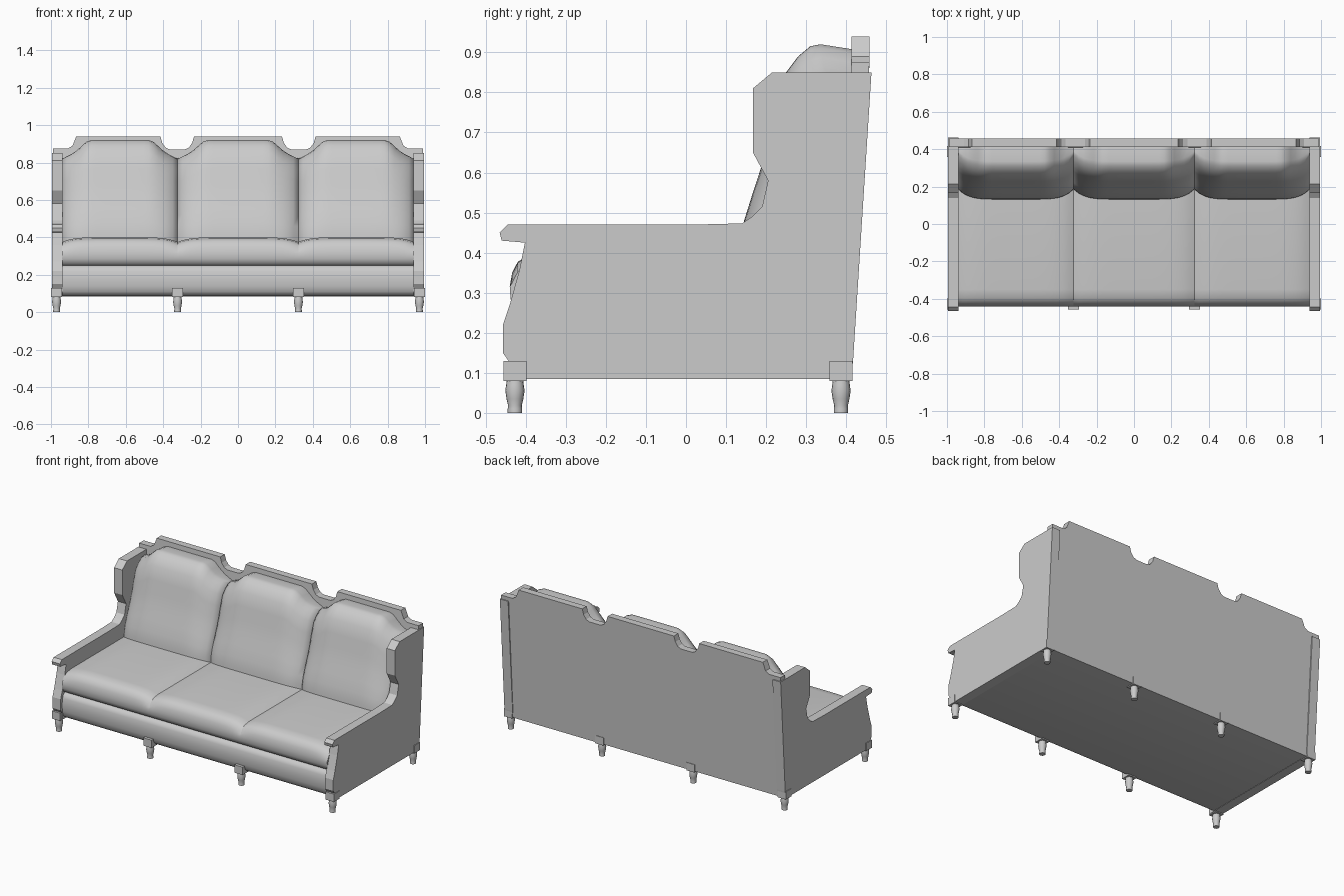
import bpy, bmesh, math

if "Cube" in bpy.data.objects:
    bpy.data.objects.remove(bpy.data.objects["Cube"])

grey = bpy.data.materials.new("plain grey")
grey.use_nodes = True
GREY = (0.6, 0.6, 0.6, 1)
grey.diffuse_color = GREY
grey.node_tree.nodes["Principled BSDF"].inputs["Base Color"].default_value = GREY


def finish(bm, name, smooth=None):
    bmesh.ops.recalc_face_normals(bm, faces=bm.faces)
    mesh = bpy.data.meshes.new(name)
    bm.to_mesh(mesh)
    bm.free()
    mesh.materials.append(grey)
    obj = bpy.data.objects.new(name, mesh)
    bpy.context.collection.objects.link(obj)
    if smooth:
        bpy.ops.object.select_all(action='DESELECT')
        obj.select_set(True)
        bpy.context.view_layer.objects.active = obj
        bpy.ops.object.shade_smooth_by_angle(angle=math.radians(smooth))
    return obj


def loft(name, rings, smooth=None):
    """Join equal closed rings of points and cap both ends."""
    bm = bmesh.new()
    loops = [[bm.verts.new(p) for p in ring] for ring in rings]
    n = len(loops[0])
    for a, b in zip(loops, loops[1:]):
        for i in range(n):
            j = (i + 1) % n
            bm.faces.new((a[i], a[j], b[j], b[i]))
    bm.faces.new(loops[0])
    bm.faces.new(loops[-1])
    return finish(bm, name, smooth)


def box(name, centre, size):
    bm = bmesh.new()
    bmesh.ops.create_cube(bm, size=1)
    for v in bm.verts:
        v.co = [c + k * s for c, k, s in zip(centre, v.co, size)]
    return finish(bm, name)


# Winged arm panels
arm = [(-.44, .085), (.412, .085), (.417, .13), (.463, .85), (.215, .85),
       (.167, .81), (.167, .65), (.205, .58), (.19, .515), (.165, .49), (.14, .473),
       (.02, .47), (-.445, .47), (-.465, .45), (-.46, .43), (-.402, .425),
       (-.415, .36), (-.44, .27), (-.457, .22), (-.457, .15), (-.44, .125)]
for side, s in (("left", 1), ("right", -1)):
    loft(side + "_arm", [[(s * x, y, z) for y, z in arm] for x in (.937, .995)])

# Back board with a notched crest, leaning slightly
notch = [(-.09, .94), (-.08, .905), (-.062, .88), (-.04, .87),
         (.04, .87), (.062, .88), (.08, .905), (.09, .94)]
crest = [(-.99, .875), (-.91, .875), (-.885, .89), (-.865, .94)]
outline = crest + [(c + x, z) for c in (-.325, .325) for x, z in notch]
outline += [(-x, z) for x, z in reversed(crest)] + [(.99, .085), (-.99, .085)]
loft("back_board", [[(x, y - (.048 if z < .1 else 0), z) for x, z in outline]
                    for y in (.413, .458)])

# Rounded seat base
base = [(.4, .25), (-.41, .25), (-.428, .243), (-.438, .22), (-.442, .18), (-.44, .14),
        (-.432, .11), (-.42, .095), (-.4, .087), (.4, .087)]
loft("seat_base", [[(x, y, z) for y, z in base] for x in (-.94, .94)], 50)

# Three seat and three back cushions, pinched at the seams
seat = [(.3, .25), (-.41, .25), (-.428, .26), (-.438, .285), (-.44, .315), (-.434, .35),
        (-.42, .377), (-.395, .393), (-.35, .4), (.3, .4)]
back = [(.42, .36), (.13, .36), (.133, .42), (.145, .48), (.167, .55), (.19, .62),
        (.21, .69), (.228, .77), (.25, .85), (.28, .89), (.31, .915), (.335, .92), (.42, .907)]


def seat_ring(x, u):
    return [(x, y, z - (.025 * u**6 if z > .34 else 0)) for y, z in seat]


def back_ring(x, u):
    a = abs(u)
    if a < .55:
        top = .92
    elif a < .78:
        top = .92 - .065 * (a - .55) / .23
    else:
        top = .855 - .035 * (a - .78) / .22
    k = (top - .36) / .56
    return [(x, y + (.055 * u**6 if y < .4 else 0), .36 + (z - .36) * k) for y, z in back]


STEPS = 24
for place, lo, hi in (("right", -.94, -.323), ("centre", -.323, .323), ("left", .323, .94)):
    stations = [(lo + (hi - lo) * i / STEPS, 2 * i / STEPS - 1) for i in range(STEPS + 1)]
    loft(place + "_seat_cushion", [seat_ring(*p) for p in stations], 50)
    loft(place + "_back_cushion", [back_ring(*p) for p in stations], 50)

# Turned legs under square blocks
leg = [(.02, .085), (.022, .07), (.024, .055), (.021, .035), (.017, .018), (.018, .01), (.018, 0)]
for row, y in (("front", -.427), ("back", .387)):
    for i, x in enumerate((-.97, -.323, .323, .97), 1):
        box(f"{row}_block_{i}", (x, y, .105), (.058, .058, .05))
        loft(f"{row}_leg_{i}", [[(x + r * math.cos(t * math.tau / 16),
                                  y + r * math.sin(t * math.tau / 16), z)
                                 for t in range(16)] for r, z in leg], 40)
